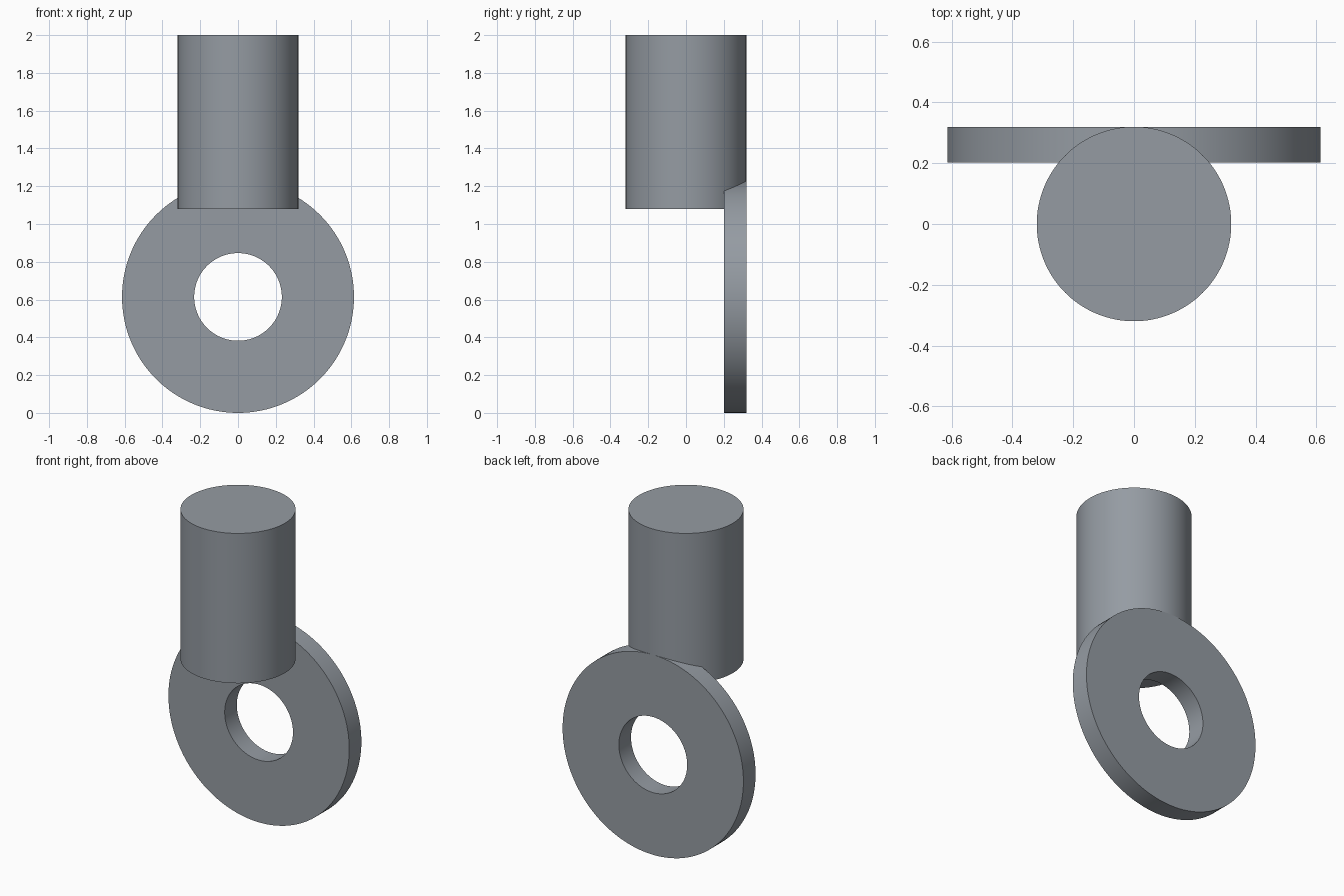
import bpy, bmesh, math

if "Cube" in bpy.data.objects:
    bpy.data.objects.remove(bpy.data.objects["Cube"])

steel = bpy.data.materials.new("grey_steel")
steel.diffuse_color = (0.30, 0.33, 0.365, 1)
steel.use_nodes = True
steel.node_tree.nodes["Principled BSDF"].inputs["Base Color"].default_value = steel.diffuse_color


def finish(obj):
    obj.data.materials.append(steel)
    bpy.ops.object.select_all(action='DESELECT')
    obj.select_set(True)
    bpy.context.view_layer.objects.active = obj
    bpy.ops.object.shade_smooth_by_angle(angle=math.radians(30))


def lathe_y(name, profile, centre_z, steps=128):
    """Spin a closed (radius, y) profile around a y-parallel axis."""
    bm = bmesh.new()
    verts = [bm.verts.new((r, y, 0)) for r, y in profile]
    edges = [bm.edges.new((verts[i], verts[(i + 1) % len(verts)])) for i in range(len(verts))]
    bmesh.ops.spin(bm, geom=verts + edges, cent=(0, 0, 0), axis=(0, 1, 0),
                   angle=math.tau, steps=steps)
    bmesh.ops.remove_doubles(bm, verts=bm.verts, dist=1e-4)
    bmesh.ops.recalc_face_normals(bm, faces=bm.faces)
    mesh = bpy.data.meshes.new(name)
    bm.to_mesh(mesh)
    bm.free()
    obj = bpy.data.objects.new(name, mesh)
    obj.location.z = centre_z
    bpy.context.collection.objects.link(obj)
    finish(obj)


# Solid round shank
BOTTOM, TOP = 1.08, 2.0
bpy.ops.mesh.primitive_cylinder_add(vertices=128, radius=0.32, depth=TOP - BOTTOM,
                                    location=(0, 0, (TOP + BOTTOM) / 2))
shank = bpy.context.object
shank.name = "shank"
finish(shank)

# Flat eye plate with a round hole, flush with the back of the shank
lathe_y("eye_plate", [(0.232, 0.202), (0.614, 0.202), (0.614, 0.32), (0.232, 0.32)], 0.614)
